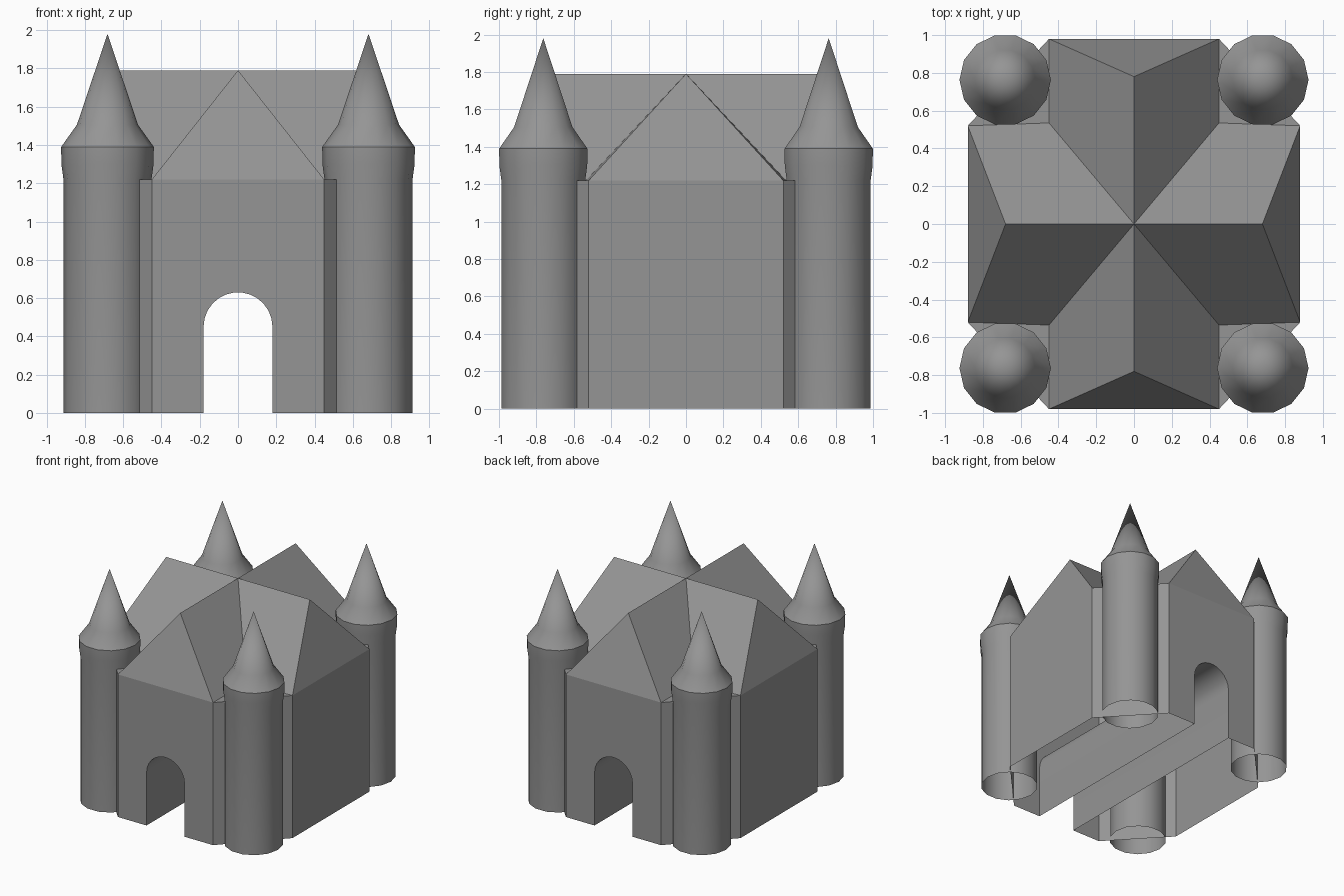
import bpy, bmesh, math

cube = bpy.data.objects.get("Cube")
if cube:
    bpy.data.objects.remove(cube, do_unlink=True)

stone = bpy.data.materials.new("grey stone")
stone.use_nodes = True
GREY = (0.3, 0.3, 0.3, 1)
stone.diffuse_color = GREY
bsdf = next(n for n in stone.node_tree.nodes if n.type == 'BSDF_PRINCIPLED')
bsdf.inputs["Base Color"].default_value = GREY

FX, FY = 0.45, 0.98      # front and back walls: half width, distance
SX, SY = 0.88, 0.52      # side walls: distance, half width
EAVE, RIDGE = 1.22, 1.79
SIGNS = (-1, 1)


def build(name, polygons):
    """Make one object from a list of polygons, welding shared corners."""
    bm = bmesh.new()
    for poly in polygons:
        bm.faces.new([bm.verts.new(p) for p in poly])
    bmesh.ops.remove_doubles(bm, verts=bm.verts, dist=0.0005)
    bmesh.ops.recalc_face_normals(bm, faces=bm.faces)
    mesh = bpy.data.meshes.new(name)
    bm.to_mesh(mesh)
    bm.free()
    mesh.materials.append(stone)
    obj = bpy.data.objects.new(name, mesh)
    bpy.context.collection.objects.link(obj)
    return obj


def smooth(obj, degrees):
    bpy.ops.object.select_all(action='DESELECT')
    obj.select_set(True)
    bpy.context.view_layer.objects.active = obj
    bpy.ops.object.shade_smooth_by_angle(angle=math.radians(degrees))


def upright(a, b):
    """Vertical wall between two plan points."""
    return [(*a, 0), (*b, 0), (*b, EAVE), (*a, EAVE)]


# Keep walls with an arched passage running through, open underneath
R, SPRING, STEPS = 0.18, 0.45, 13
arch = [(R, 0)]
for i in range(STEPS + 1):
    t = math.pi * i / STEPS
    arch.append((R * math.cos(t), SPRING + R * math.sin(t)))
arch.append((-R, 0))

walls = []
for s in SIGNS:
    outline = [(-FX, 0), (-FX, EAVE), (FX, EAVE), (FX, 0)] + arch
    walls.append([(x, s * FY, z) for x, z in outline])
    walls.append(upright((s * SX, -SY), (s * SX, SY)))
    for t in SIGNS:
        walls.append(upright((s * FX, t * FY), (s * SX, t * SY)))
for (x0, z0), (x1, z1) in zip(arch, arch[1:]):
    walls.append([(x0, -FY, z0), (x1, -FY, z1), (x1, FY, z1), (x0, FY, z0)])
smooth(build("keep_walls", walls), 20)

# Crossed roof with leaning gable ends and small flat corners
roof = []
peak = (0, 0, RIDGE)
for s in SIGNS:
    end_y, end_x = (0, s * 0.78, RIDGE), (s * 0.68, 0, RIDGE)
    roof.append([end_y, (-FX, s * FY, EAVE), (FX, s * FY, EAVE)])
    roof.append([end_x, (s * SX, -SY, EAVE), (s * SX, SY, EAVE)])
    for t in SIGNS:
        valley = (t * FX, s * 0.535, EAVE)
        front = (t * FX, s * FY, EAVE)
        side = (t * SX, s * SY, EAVE)
        roof.append([peak, end_y, front, valley])
        roof.append([peak, valley, side, (t * 0.68, 0, RIDGE)])
        roof.append([valley, front, side])
build("crossed_roof", roof)

# Corner towers: shaft, flared collar and pointed cap
PROFILE = [(0.23, 0), (0.23, EAVE), (0.241, 1.3), (0.242, 1.39), (0.16, 1.505), (0, 1.98)]
SIDES = 14


def tower(name, cx, cy):
    def point(r, z, k):
        a = 2 * math.pi * k / SIDES
        return (cx + r * math.cos(a), cy + r * math.sin(a), z)

    faces = []
    for (r0, z0), (r1, z1) in zip(PROFILE, PROFILE[1:]):
        for k in range(SIDES):
            quad = [point(r0, z0, k), point(r0, z0, k + 1)]
            quad += [point(r1, z1, k + 1), point(r1, z1, k)] if r1 else [point(0, z1, 0)]
            faces.append(quad)
    smooth(build(name, faces), 35)


for s, depth in ((-1, "front"), (1, "back")):
    for t, hand in ((-1, "right"), (1, "left")):
        tower(f"{depth}_{hand}_tower", t * 0.682, s * 0.763)
